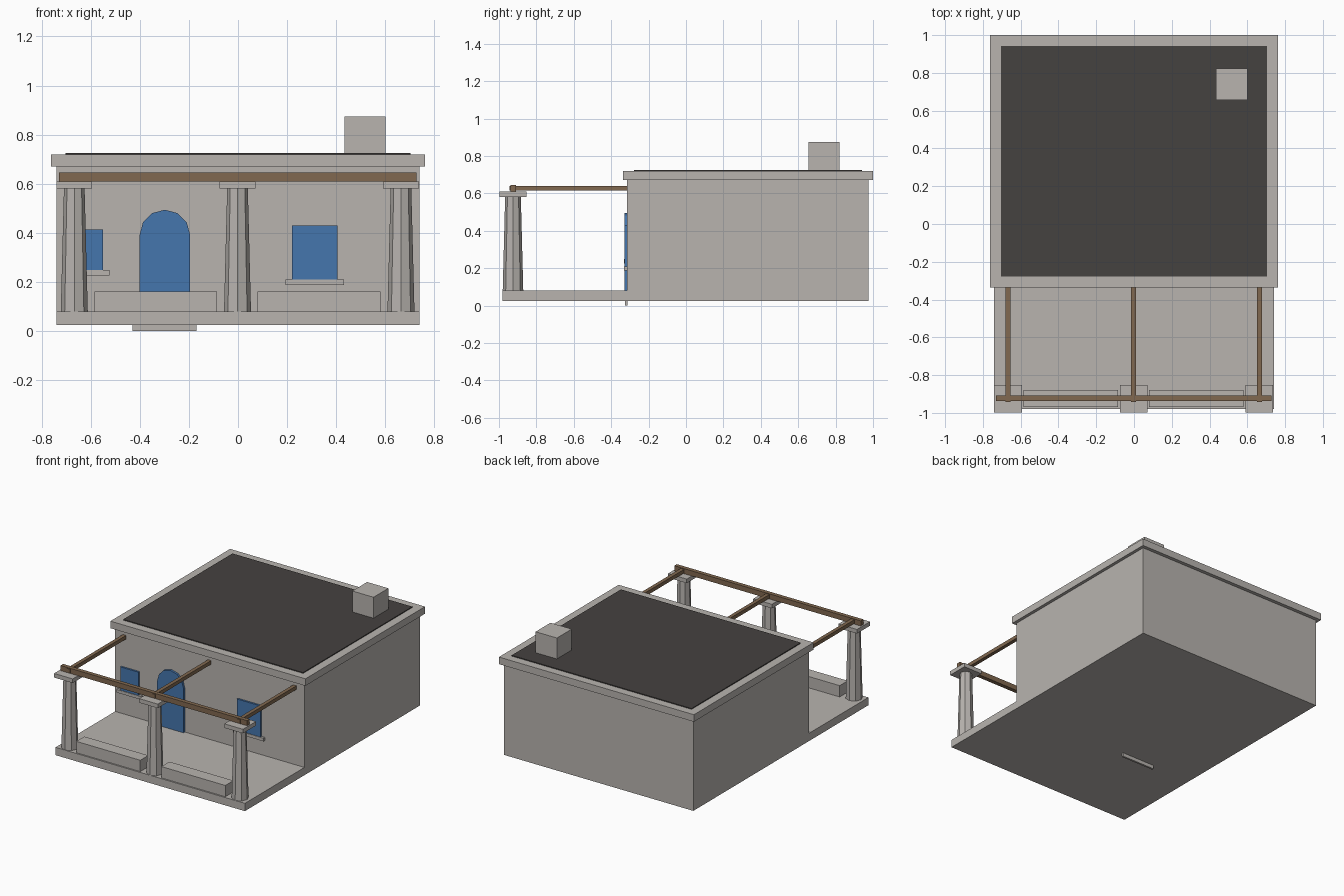
import bpy
import bmesh
from math import pi, cos, sin

cube = bpy.data.objects.get("Cube")
if cube:
    bpy.data.objects.remove(cube, do_unlink=True)


def material(name, rgb):
    m = bpy.data.materials.new(name)
    m.use_nodes = True
    m.diffuse_color = (*rgb, 1)
    m.node_tree.nodes["Principled BSDF"].inputs["Base Color"].default_value = (*rgb, 1)
    return m


STONE = material("pale stone", (0.48, 0.455, 0.43))
ROOF = material("dark roofing", (0.06, 0.054, 0.051))
WOOD = material("brown wood", (0.22, 0.14, 0.08))
BLUE = material("blue paint", (0.06, 0.18, 0.42))


def finish(name, bm, mat):
    bmesh.ops.recalc_face_normals(bm, faces=bm.faces)
    mesh = bpy.data.meshes.new(name)
    bm.to_mesh(mesh)
    bm.free()
    mesh.materials.append(mat)
    ob = bpy.data.objects.new(name, mesh)
    bpy.context.collection.objects.link(ob)
    return ob


def box(name, mat, x, y, z):
    """Box spanning the (low, high) pairs x, y and z."""
    bm = bmesh.new()
    bmesh.ops.create_cube(bm, size=1)
    for v in bm.verts:
        v.co = [lo + (hi - lo) * (c + 0.5) for c, (lo, hi) in zip(v.co, (x, y, z))]
    return finish(name, bm, mat)


def column(name, x, y, z0, z1, r0, r1):
    """Tapered eight-sided shaft."""
    bm = bmesh.new()
    bmesh.ops.create_cone(bm, cap_ends=True, segments=8, radius1=r0, radius2=r1, depth=z1 - z0)
    bmesh.ops.translate(bm, vec=(x, y, (z0 + z1) / 2), verts=bm.verts)
    return finish(name, bm, STONE)


def arched_door(name, x, half, z0, spring, y0, y1):
    """Door leaf with a six-sided arch, extruded along y."""
    pts = [(x - half, z0), (x + half, z0)]
    pts += [(x + half * cos(i * pi / 6), spring + half * sin(i * pi / 6)) for i in range(7)]
    bm = bmesh.new()
    face = bm.faces.new([bm.verts.new((px, y0, pz)) for px, pz in pts])
    new = bmesh.ops.extrude_face_region(bm, geom=[face])["geom"]
    verts = [g for g in new if isinstance(g, bmesh.types.BMVert)]
    bmesh.ops.translate(bm, vec=(0, y1 - y0, 0), verts=verts)
    return finish(name, bm, BLUE)


# House body, porch floor, roof and chimney
WALL = -0.315
box("porch_floor", STONE, (-0.74, 0.74), (-0.98, WALL), (0.025, 0.08))
box("house_walls", STONE, (-0.74, 0.74), (WALL, 0.975), (0.025, 0.67))
box("roof_cornice", STONE, (-0.762, 0.762), (-0.336, 1.0), (0.67, 0.72))
box("roof_surface", ROOF, (-0.703, 0.703), (-0.277, 0.942), (0.715, 0.726))
box("chimney", STONE, (0.434, 0.6), (0.656, 0.822), (0.72, 0.874))

# Columns with capitals and rafters
for side, x in (("right", -0.667), ("middle", -0.002), ("left", 0.664)):
    column(side + "_column", x, -0.925, 0.08, 0.582, 0.055, 0.042)
    box(side + "_capital", STONE, (x - 0.073, x + 0.073), (-0.997, -0.852), (0.58, 0.609))
    box(side + "_rafter", WOOD, (x - 0.013, x + 0.013), (-0.943, WALL), (0.614, 0.64))
box("front_beam", WOOD, (-0.73, 0.728), (-0.938, -0.909), (0.609, 0.645))

# Low benches between the columns
box("right_bench", STONE, (-0.585, -0.085), (-0.97, -0.88), (0.08, 0.16))
box("left_bench", STONE, (0.08, 0.58), (-0.97, -0.88), (0.08, 0.16))

# Door with its sill
arched_door("front_door", -0.298, 0.103, 0.03, 0.391, -0.33, WALL)
box("door_sill", STONE, (-0.43, -0.17), (-0.326, -0.312), (0.0, 0.026))

# Windows with sills
for side, x0, x1, z0, z1 in (("right", -0.69, -0.55, 0.248, 0.413),
                             ("left", 0.22, 0.405, 0.21, 0.43)):
    box(side + "_window", BLUE, (x0, x1), (-0.328, WALL), (z0, z1))
    box(side + "_window_sill", STONE, (x0 - 0.027, x1 + 0.027), (-0.332, WALL), (z0 - 0.022, z0))
